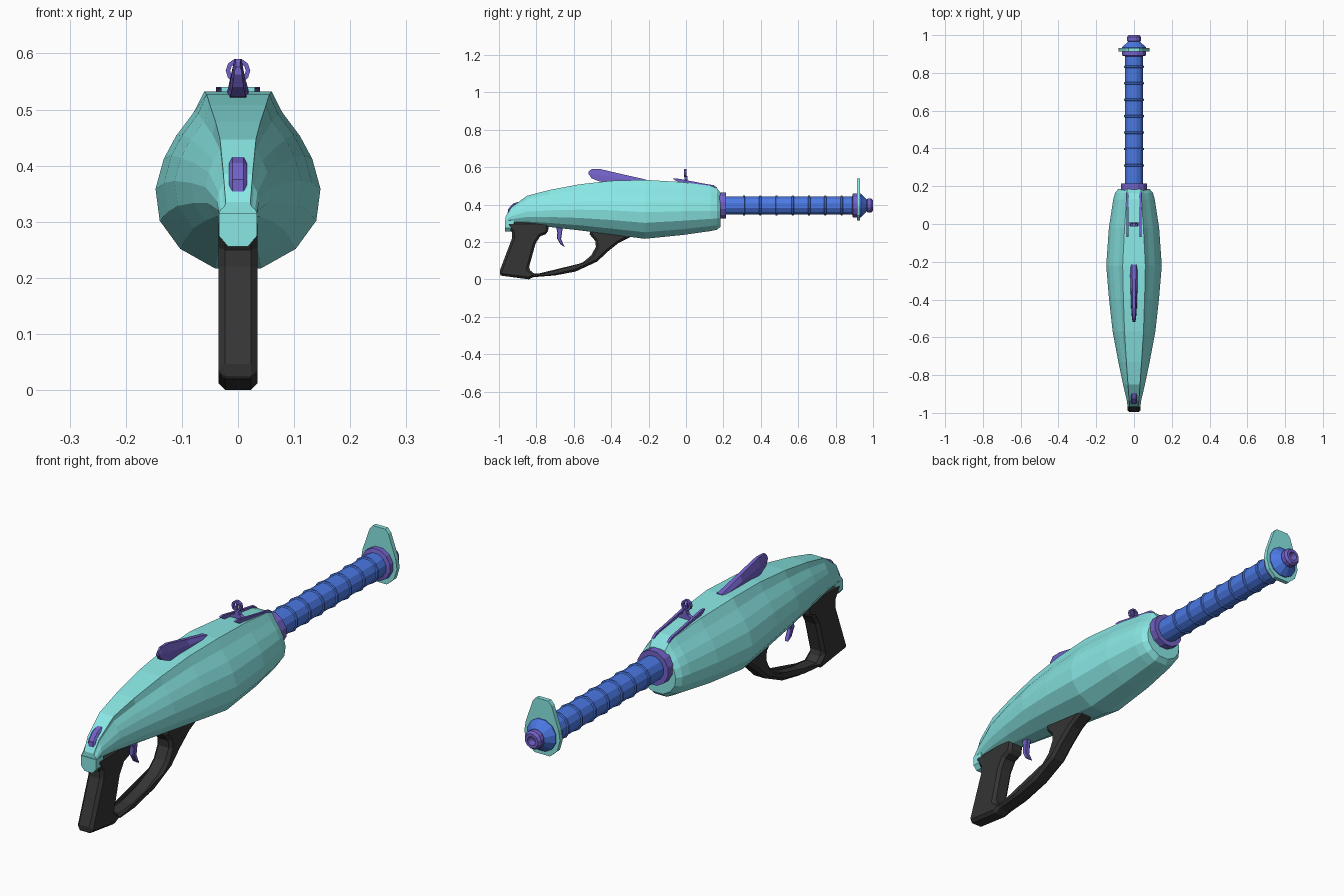
import bpy, bmesh, math
from mathutils import Vector


def material(name, rgb):
    m = bpy.data.materials.new(name)
    m.diffuse_color = (*rgb, 1)
    return m


TEAL = material("teal", (0.25, 0.80, 0.78))
PURPLE = material("purple", (0.17, 0.12, 0.58))
BLUE = material("blue", (0.07, 0.19, 0.78))
BLACK = material("charcoal", (0.035, 0.035, 0.035))
AXIS_Z = 0.395


def finish(bm, name, mat, bevel=0):
    bmesh.ops.recalc_face_normals(bm, faces=bm.faces)
    me = bpy.data.meshes.new(name)
    bm.to_mesh(me)
    bm.free()
    ob = bpy.data.objects.new(name, me)
    me.materials.append(mat)
    bpy.context.collection.objects.link(ob)
    if bevel:
        mod = ob.modifiers.new("bevel", "BEVEL")
        mod.width, mod.segments, mod.limit_method = bevel, 1, "ANGLE"
        mod.angle_limit = math.radians(50)
    return ob


def loft(name, rings, mat, caps=True, closed=False):
    """Skin matching rings of points, optionally looping back to the start."""
    bm = bmesh.new()
    vs = [[bm.verts.new(p) for p in r] for r in rings]
    n = len(vs[0])
    pairs = list(zip(vs, vs[1:])) + ([(vs[-1], vs[0])] if closed else [])
    for a, b in pairs:
        for i in range(n):
            j = (i + 1) % n
            bm.faces.new((a[i], a[j], b[j], b[i]))
    if caps and not closed:
        bm.faces.new(vs[0])
        bm.faces.new(vs[-1])
    return finish(bm, name, mat)


def lathe(name, profile, mat, sides=12):
    """Turn (y, radius) pairs around the barrel axis."""
    ang = [2 * math.pi * (i + 0.5) / sides for i in range(sides)]
    return loft(name, [[(r * math.cos(a), y, AXIS_Z + r * math.sin(a)) for a in ang]
                       for y, r in profile], mat)


def plate(name, pts, half, mat, axis="x", at=0.0, bevel=0):
    """Extrude a (y, z) outline along x, or an (x, z) outline along y."""
    bm = bmesh.new()
    put = (lambda p, d: (at + d, p[0], p[1])) if axis == "x" else (lambda p, d: (p[0], at + d, p[1]))
    f = bm.faces.new([bm.verts.new(put(p, -half)) for p in pts])
    ext = bmesh.ops.extrude_face_region(bm, geom=[f])
    step = Vector(put((0, 0), 2 * half)) - Vector(put((0, 0), 0))
    bmesh.ops.translate(bm, vec=step,
                        verts=[v for v in ext["geom"] if isinstance(v, bmesh.types.BMVert)])
    return finish(bm, name, mat, bevel)


# Main body: y, half width, top half width, bottom z, top z
stations = [(-0.965, 0.034, 0.022, 0.300, 0.335), (-0.935, 0.038, 0.026, 0.298, 0.385),
            (-0.85, 0.058, 0.032, 0.292, 0.447), (-0.73, 0.083, 0.040, 0.280, 0.478),
            (-0.57, 0.113, 0.050, 0.262, 0.508), (-0.40, 0.132, 0.056, 0.240, 0.527),
            (-0.22, 0.147, 0.060, 0.217, 0.532), (-0.02, 0.133, 0.050, 0.237, 0.520),
            (0.13, 0.110, 0.040, 0.258, 0.500), (0.165, 0.100, 0.038, 0.265, 0.488),
            (0.185, 0.083, 0.034, 0.282, 0.462)]
section = [(0.28, 0), (0.70, 0.11), (0.95, 0.27), (1, 0.45), (0.9, 0.62), (0.75, 0.75), (0.54, 0.88)]
rings = []
for y, w, tw, b, t in stations:
    half = [(max(w * fx, tw if fz > 0.8 else 0), b + (t - b) * fz) for fx, fz in section] + [(tw, t)]
    rings.append([(x, y, z) for x, z in half] + [(-x, y, z) for x, z in reversed(half)])
loft("body", rings, TEAL)

# Small tail tip overhanging the grip
loft("body_tail_tip", [[(sx * w, y, z) for sx, y in ((-1, -0.968), (1, -0.968), (1, -0.92), (-1, -0.92))]
                       for w, z in ((0.018, 0.256), (0.034, 0.275), (0.034, 0.315))], TEAL)

# Grip and trigger guard in one outline
plate("grip_and_guard", [
    (-0.962, 0.308), (-0.955, 0.285), (-0.93, 0.25), (-0.93, 0.22), (-1.0, 0.035), (-0.99, 0.02),
    (-0.84, 0.0), (-0.815, 0.012), (-0.70, 0.021), (-0.59, 0.042), (-0.475, 0.095), (-0.42, 0.147),
    (-0.36, 0.195), (-0.27, 0.24), (-0.27, 0.27), (-0.51, 0.29), (-0.515, 0.24), (-0.485, 0.205),
    (-0.482, 0.175), (-0.505, 0.13), (-0.55, 0.092), (-0.63, 0.058), (-0.72, 0.037), (-0.81, 0.03),
    (-0.842, 0.055), (-0.805, 0.19), (-0.78, 0.23), (-0.74, 0.245), (-0.73, 0.31)],
    0.035, BLACK, bevel=0.012)

# Trigger
plate("trigger", [(-0.70, 0.30), (-0.655, 0.30), (-0.662, 0.255), (-0.668, 0.215), (-0.648, 0.172),
                  (-0.672, 0.188), (-0.69, 0.22), (-0.688, 0.25)], 0.01, PURPLE, bevel=0.003)

# Barrel with ribs, collars and muzzle
lathe("barrel", [(0.18, 0.05), (0.92, 0.05)], BLUE)
for i in range(7):
    y = 0.31 + 0.087 * i
    lathe(f"barrel_rib_{i + 1}", [(y - 0.007, 0.049), (y - 0.004, 0.055), (y + 0.004, 0.055),
                                  (y + 0.007, 0.049)], BLUE)
lathe("rear_collar", [(0.175, 0.071), (0.215, 0.071), (0.215, 0.05)], PURPLE)
lathe("front_collar", [(0.888, 0.05), (0.892, 0.066), (0.915, 0.066)], PURPLE)
lathe("muzzle_cone", [(0.925, 0.066), (0.935, 0.066), (0.968, 0.03)], BLUE)
lathe("muzzle_tip", [(0.962, 0.028), (0.97, 0.038), (0.99, 0.038), (1.0, 0.03), (1.0, 0.018),
                     (0.972, 0.014)], PURPLE)

# Upright sight plate at the muzzle
outline = [(0.035, 0.315), (0.068, 0.345), (0.081, 0.39), (0.075, 0.43), (0.042, 0.525), (0.028, 0.54)]
plate("muzzle_plate", outline + [(-x, z) for x, z in reversed(outline)], 0.009, TEAL, "y", 0.922)

# Top fin: y, half width, bottom z, top z
fin = [(-0.52, 0.007, 0.562, 0.576), (-0.505, 0.010, 0.54, 0.590), (-0.46, 0.014, 0.522, 0.590),
       (-0.34, 0.019, 0.52, 0.562), (-0.215, 0.023, 0.52, 0.534)]
loft("top_fin", [[(-w, y, b), (w, y, b), (w * 0.9, y, (b + t) / 2), (w * 0.45, y, t),
                  (-w * 0.45, y, t), (-w * 0.9, y, (b + t) / 2)] for y, w, b, t in fin], PURPLE)

# Front sight: side rails, cross bar, post and ring
for side, x in (("left", -0.034), ("right", 0.034)):
    plate(f"sight_rail_{side}", [(-0.07, 0.538), (-0.05, 0.54), (0.08, 0.515), (0.15, 0.503), (0.168, 0.488),
                                 (0.14, 0.482), (0.0, 0.505), (-0.05, 0.525)], 0.005, PURPLE, at=x)
plate("sight_post", [(-0.034, 0.505), (0.034, 0.505), (0.034, 0.524), (0.012, 0.534), (0.006, 0.553),
                     (-0.006, 0.553), (-0.012, 0.534), (-0.034, 0.524)], 0.008, PURPLE, "y", 0.0)
ring = []
for i in range(10):
    a = 2 * math.pi * i / 10
    ring.append([(r * math.cos(a), y, 0.569 + r * math.sin(a))
                 for r, y in ((0.022, -0.012), (0.022, 0.002), (0.014, 0.002), (0.014, -0.012))])
loft("sight_ring", ring, PURPLE, closed=True)
plate("sight_bead", [(-0.003, 0.55), (0.003, 0.55), (0.003, 0.59), (-0.003, 0.59)], 0.004, PURPLE, "y", -0.005)

# Rear hammer on the tail
plate("rear_hammer", [(-0.955, 0.335), (-0.952, 0.375), (-0.925, 0.405), (-0.89, 0.417), (-0.88, 0.40),
                      (-0.90, 0.36), (-0.93, 0.33)], 0.016, PURPLE, bevel=0.006)
